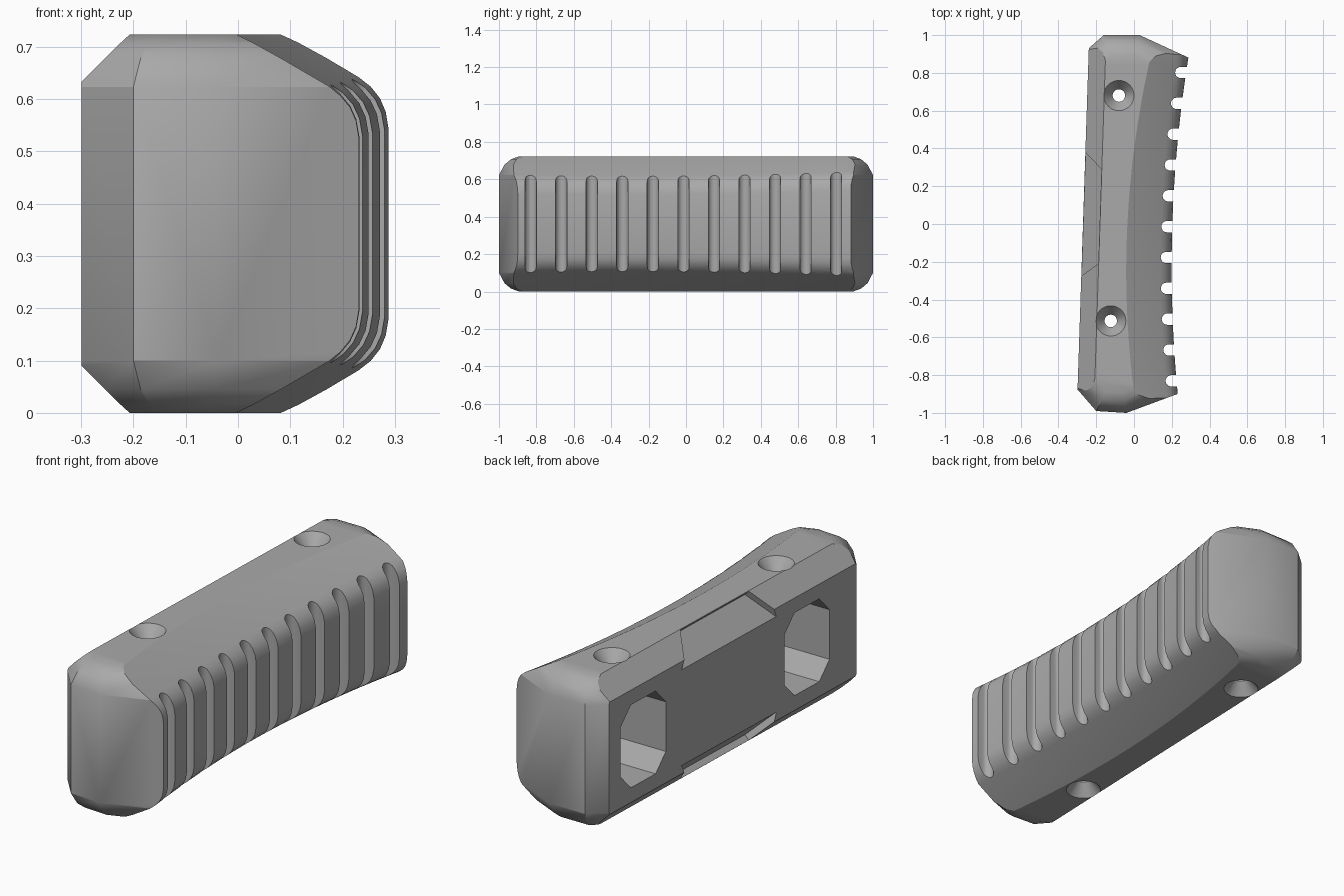
import bpy, bmesh, math
from mathutils import Vector

if "Cube" in bpy.data.objects:
    bpy.data.objects.remove(bpy.data.objects["Cube"])

H = 0.723           # height of the pad
MID = H / 2


def back_x(y):
    return -0.27 + 0.033 * y


def grip_x(y):
    return 0.203 + 0.033 * y + 0.072 * y * y


def section(y):
    """Cross-section at y: chamfered back, long slope and rounded grip side."""
    b, g = back_x(y), grip_x(y)
    flat = -0.035 + 0.05 * y + 0.1 * y * y
    z = 0.58 * (g - 0.06 - flat)
    low = [(b, 0.09), (b + 0.09, 0), (flat, 0), (g - 0.06, z),
           (g - 0.037, z + 0.018), (g - 0.018, z + 0.04), (g - 0.006, z + 0.066), (g, z + 0.1)]
    return [(x, y, h) for x, h in low + [(x, H - h) for x, h in reversed(low)]]


def make_object(name, bm):
    bmesh.ops.recalc_face_normals(bm, faces=bm.faces)
    mesh = bpy.data.meshes.new(name)
    bm.to_mesh(mesh)
    bm.free()
    obj = bpy.data.objects.new(name, mesh)
    bpy.context.collection.objects.link(obj)
    return obj


def add_prism(bm, outline, offset):
    """Solid from a flat 3D outline pushed along an offset."""
    a = [bm.verts.new(p) for p in outline]
    b = [bm.verts.new(Vector(p) + Vector(offset)) for p in outline]
    bm.faces.new(a)
    bm.faces.new(b[::-1])
    for i in range(len(a)):
        j = (i + 1) % len(a)
        bm.faces.new((a[i], b[i], b[j], a[j]))


# Body lofted along its length
bm = bmesh.new()
rings = [[bm.verts.new(p) for p in section(-1.08 + 2.16 * i / 36)] for i in range(37)]
for r, s in zip(rings, rings[1:]):
    for i in range(len(r)):
        j = (i + 1) % len(r)
        bm.faces.new((r[i], r[j], s[j], s[i]))
bm.faces.new(rings[0])
bm.faces.new(rings[-1][::-1])
bmesh.ops.recalc_face_normals(bm, faces=bm.faces)


def slice_off(point, normal):
    geom = bm.verts[:] + bm.edges[:] + bm.faces[:]
    cut = bmesh.ops.bisect_plane(bm, geom=geom, plane_co=point, plane_no=normal, clear_outer=True)
    edges = [e for e in cut["geom_cut"] if isinstance(e, bmesh.types.BMEdge) and e.is_boundary]
    if edges:
        bmesh.ops.holes_fill(bm, edges=edges)


# Faceted ends with softened top and bottom rims
front_end = [(-0.30, -0.875), (-0.20, -0.99), (-0.04, -1.0), (0.23, -0.90)]
back_end = [(0.29, 0.88), (0.03, 1.0), (-0.16, 1.0), (-0.24, 0.93)]
for line in (front_end, back_end):
    for p, q in zip(line, line[1:]):
        n = Vector((q[1] - p[1], p[0] - q[0], 0)).normalized()
        slice_off((*p, MID), n)
        for side in (-1, 1):
            for tilt, inset, drop in ((28, 0, 0.10), (50, 0.035, 0.04), (70, 0.09, 0.006)):
                t = math.radians(tilt)
                normal = n * math.cos(t) + Vector((0, 0, side * math.sin(t)))
                base = Vector((*p, MID + side * (MID - drop))) - n * inset
                slice_off(base, normal)
bmesh.ops.remove_doubles(bm, verts=bm.verts, dist=0.0005)
body = make_object("recoil_pad", bm)

cutters = []

# Grip grooves: rounded slots running straight up
bm = bmesh.new()
for i in range(11):
    y = -0.83 + 0.1632 * i
    g, r = grip_x(y), 0.03
    slot = [(g + 0.1, y - r, -0.1), (g + 0.1, y + r, -0.1)]
    for k in range(11):
        a = math.pi / 2 + math.pi * k / 10
        slot.append((g - 0.028 + r * math.cos(a), y + r * math.sin(a), -0.1))
    add_prism(bm, slot, (0, 0, 1))
cutters.append(make_object("groove_cutter", bm))

# Octagonal pockets in the back face, and countersunk screw holes
pockets, bores, sinks = bmesh.new(), bmesh.new(), bmesh.new()
for x, y in ((-0.08, 0.68), (-0.123, -0.513)):
    quarter = [(0.165, 0.12), (0.09, 0.2)]
    ring = quarter + [(-u, v) for u, v in reversed(quarter)]
    ring += [(-u, -v) for u, v in ring]
    add_prism(pockets, [(-0.4, y + u, MID + v) for u, v in ring], (0.4 + back_x(y) + 0.3, 0, 0))
    made = bmesh.ops.create_cone(bores, cap_ends=True, segments=32, radius1=0.033, radius2=0.033, depth=1)
    bmesh.ops.translate(bores, verts=made["verts"], vec=(x, y, MID))
    for side in (-1, 1):
        wide, narrow = 0.0957, 0.033
        made = bmesh.ops.create_cone(sinks, cap_ends=True, segments=32, depth=0.08,
                                     radius1=wide if side < 0 else narrow,
                                     radius2=narrow if side < 0 else wide)
        bmesh.ops.translate(sinks, verts=made["verts"], vec=(x, y, MID + side * (MID - 0.02)))
cutters += [make_object("pocket_cutter", pockets), make_object("bore_cutter", bores),
            make_object("countersink_cutter", sinks)]

# Shallow slanted recesses in both back chamfers
bm = bmesh.new()
for side in (-1, 1):
    corners = []
    for y, s in ((0.40, -0.02), (0.29, 0.088), (-0.21, 0.088), (-0.29, -0.02)):
        z = MID + side * (MID - 0.09 + s)
        corners.append((back_x(y) + s + 0.021, y, z - side * 0.021))
    add_prism(bm, corners, (-0.1, 0, side * 0.1))
cutters.append(make_object("recess_cutter", bm))

# Apply the cuts
for c in cutters:
    mod = body.modifiers.new(c.name, "BOOLEAN")
    mod.operation, mod.solver, mod.object = "DIFFERENCE", "EXACT", c
    c.hide_render = True
bpy.context.view_layer.update()
result = bpy.data.meshes.new_from_object(body.evaluated_get(bpy.context.evaluated_depsgraph_get()))
body.modifiers.clear()
body.data = result
for c in cutters:
    bpy.data.objects.remove(c)

# Plain grey rubber
grey = bpy.data.materials.new("grey_rubber")
grey.use_nodes = True
colour = (0.4, 0.4, 0.4, 1)
grey.diffuse_color = colour
grey.node_tree.nodes["Principled BSDF"].inputs["Base Color"].default_value = colour
body.data.materials.clear()
body.data.materials.append(grey)

bpy.ops.object.select_all(action="DESELECT")
body.select_set(True)
bpy.context.view_layer.objects.active = body
bpy.ops.object.shade_smooth_by_angle(angle=math.radians(28))
